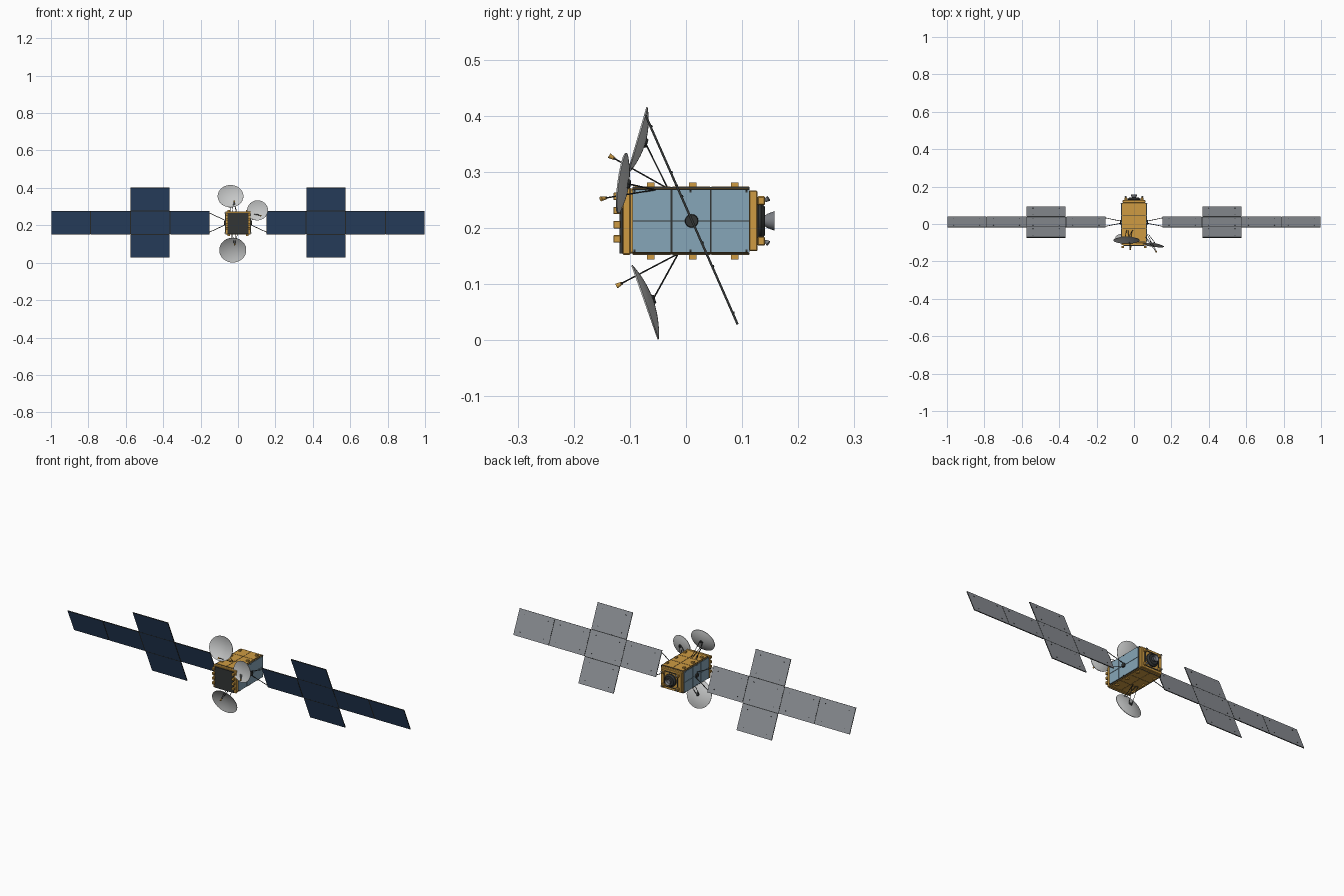
import bpy, bmesh, math
from mathutils import Vector, Matrix

if "Cube" in bpy.data.objects:
    bpy.data.objects.remove(bpy.data.objects["Cube"])


def material(name, rgb):
    m = bpy.data.materials.new(name)
    m.use_nodes = True
    m.diffuse_color = (*rgb, 1)
    m.node_tree.nodes["Principled BSDF"].inputs["Base Color"].default_value = (*rgb, 1)
    return m


GOLD = material("gold foil", (0.62, 0.33, 0.055))
CELL = material("solar cell blue", (0.032, 0.076, 0.17))
RADIATOR = material("radiator blue", (0.24, 0.38, 0.48))
GREY = material("panel back grey", (0.26, 0.275, 0.30))
DISH = material("dish light grey", (0.56, 0.57, 0.57))
DARK = material("dark graphite", (0.032, 0.035, 0.035))
METAL = material("engine grey", (0.2, 0.21, 0.23))


def finish(name, bm, mats, matrix=None, smooth=False):
    me = bpy.data.meshes.new(name)
    bm.to_mesh(me)
    bm.free()
    for m in mats:
        me.materials.append(m)
    ob = bpy.data.objects.new(name, me)
    bpy.context.collection.objects.link(ob)
    if matrix:
        ob.matrix_world = matrix
    if smooth:
        bpy.ops.object.select_all(action='DESELECT')
        ob.select_set(True)
        bpy.context.view_layer.objects.active = ob
        bpy.ops.object.shade_smooth_by_angle(angle=math.radians(40))
    return ob


def box(name, centre, size, mat, bevel=0, matrix=None):
    bm = bmesh.new()
    bmesh.ops.create_cube(bm, size=1, matrix=Matrix.Translation(centre) @ Matrix.Diagonal((*size, 1)))
    if bevel:
        bmesh.ops.bevel(bm, geom=bm.edges[:], offset=bevel, segments=1, affect='EDGES')
    return finish(name, bm, [mat], matrix)


def rod(name, a, b, r, mat, r2=None, sides=8):
    a, b = Vector(a), Vector(b)
    bm = bmesh.new()
    bmesh.ops.create_cone(bm, cap_ends=True, segments=sides, radius1=r,
                          radius2=r if r2 is None else r2, depth=(b - a).length)
    rot = (b - a).to_track_quat('Z', 'Y').to_matrix().to_4x4()
    return finish(name, bm, [mat], Matrix.Translation((a + b) / 2) @ rot, True)


def revolve(name, profile, mat, matrix, steps=40):
    bm = bmesh.new()
    vs = [bm.verts.new((r, 0, z)) for r, z in profile]
    es = [bm.edges.new(p) for p in zip(vs, vs[1:])]
    bmesh.ops.spin(bm, geom=vs + es, cent=(0, 0, 0), axis=(0, 0, 1), angle=2 * math.pi, steps=steps)
    bmesh.ops.remove_doubles(bm, verts=bm.verts[:], dist=1e-5)
    bmesh.ops.recalc_face_normals(bm, faces=bm.faces[:])
    return finish(name, bm, [mat], matrix, True)


CZ = 0.2125

# Bus body
box("body", (0, 0.0, CZ), (0.132, 0.226, 0.116), GOLD, 0.003)
box("front_frame", (0, -0.106, CZ), (0.136, 0.014, 0.121), GOLD, 0.002)
box("rear_frame", (0, 0.120, CZ), (0.122, 0.015, 0.108), GOLD, 0.002)
box("front_panel", (0, -0.1155, CZ - 0.002), (0.112, 0.006, 0.112), DARK)

# Panelled walls: dark backing with six plates each
for s, side in ((-1, "right"), (1, "left")):
    box(side + "_wall_backing", (s * 0.0665, 0.009, CZ), (0.003, 0.209, 0.113), DARK)
    for i in range(3):
        for j in (-1, 1):
            box(side + "_radiator", (s * 0.068, 0.009 + (i - 1) * 0.07, CZ + j * 0.0282),
                (0.004, 0.067, 0.0545), RADIATOR)
            box(side + "_radiator_fastener", (s * 0.0705, 0.008 + (i - 1) * 0.1, CZ + j * 0.053),
                (0.002, 0.004, 0.004), DARK)
for s, side in ((-1, "bottom"), (1, "top")):
    box(side + "_wall_backing", (0, 0.009, CZ + s * 0.0585), (0.125, 0.209, 0.003), DARK)
    for i in range(3):
        for j in (-1, 1):
            box(side + "_foil_plate", (j * 0.0314, 0.009 + (i - 1) * 0.07, CZ + s * 0.0595),
                (0.0605, 0.067, 0.003), GOLD)
            box(side + "_block", (j * 0.05, 0.012 + (i - 1) * 0.075, CZ + s * 0.064),
                (0.012, 0.013, 0.009), GOLD)

# Front and rear equipment blocks
for s in (-1, 1):
    for k in range(4):
        box("front_block", (s * 0.059, -0.123, CZ - 0.032 + k * 0.0253), (0.013, 0.013, 0.013), GOLD, 0.001)
    for j in (-1, 1):
        box("rear_block", (s * 0.043, 0.134, CZ + j * 0.036), (0.016, 0.014, 0.016), GOLD, 0.002)
        rod("thruster", (s * 0.043, 0.141, CZ + j * 0.036), (s * 0.045, 0.147, CZ + j * 0.04), 0.003, METAL, 0.005, 12)
    box("rear_rail", (s * 0.04, 0.1285, CZ), (0.004, 0.004, 0.08), DARK)
    box("rear_rail", (0, 0.1285, CZ + s * 0.04), (0.08, 0.004, 0.004), DARK)

# Main engine, opening to the rear
back = Matrix.Translation((0, 0, CZ)) @ Matrix.Rotation(-math.pi / 2, 4, 'X')
revolve("engine_ring", [(0.033, 0.127), (0.033, 0.134), (0.025, 0.141), (0.0, 0.141)], DARK, back)
revolve("engine_nozzle", [(0.009, 0.139), (0.013, 0.146), (0.0175, 0.158), (0.016, 0.158),
                          (0.011, 0.146), (0.0, 0.142)], METAL, back)

# Solar wings: local y runs down the tilted plane, local z points to the cell side
down = Vector((0, 0.403, -0.915)).normalized()
face = Vector((0, -0.915, -0.403)).normalized()
along = down.cross(face)
tilt = Matrix((along, down, face)).transposed().to_4x4()
tilt.translation = (0, 0.01, 0.2145)
H, W = 0.1365, 0.2123


def solar_panel(cx, cy):
    bm = bmesh.new()
    bmesh.ops.create_cube(bm, size=1, matrix=Matrix.Translation((cx, cy, 0)) @
                          Matrix.Diagonal((W - 0.004, H - 0.002, 0.004, 1)))
    front = [f for f in bm.faces if f.normal.z > 0.5]
    bmesh.ops.inset_region(bm, faces=front, thickness=0.0015)
    bm.normal_update()
    for f in bm.faces:
        if f.normal.z < -0.5:
            f.material_index = 2
    for f in front:
        f.material_index = 1
    finish("solar_panel", bm, [DARK, CELL, GREY], tilt)
    # Fasteners on the back
    for i in (-1, 1):
        for j in (-1, 1):
            box("panel_fastener", (cx + i * 0.07, cy + j * 0.045, -0.0025), (0.004, 0.004, 0.002), DARK, 0, tilt)


for s in (-1, 1):
    for k in range(4):
        x = s * (0.151 + W * (k + 0.5))
        for row in ((-1, 0, 1) if k == 1 else (0,)):
            solar_panel(x, row * H)
        if k:
            box("hinge_strip", (s * (0.151 + W * k), 0, 0), (0.005, H * 0.97, 0.003), DARK, 0, tilt)
    for j in (-1, 1):
        box("fold_strip", (s * (0.151 + W * 1.5), j * H / 2, 0), (W * 0.97, 0.004, 0.0045), DARK, 0, tilt)
        # Yoke arms
        rod("yoke_arm", tilt @ Vector((s * along.x * 0.066, j * 0.012, 0)),
            tilt @ Vector((s * along.x * 0.153, j * 0.056, 0)), 0.0018, DARK)
    rod("yoke_hub", (s * 0.064, 0.01, CZ), (s * 0.076, 0.01, CZ), 0.013, DARK, 0.011, 16)


# Reflector dishes with feed booms and support struts
def dish(name, centre, normal, radius, depth, feed, root, width=1):
    n = Vector(normal).normalized()
    centre, feed, root = Vector(centre), Vector(feed), Vector(root)
    rings = [i / 8 for i in range(9)]
    inner = [(radius * t, depth * (t * t - 1)) for t in rings]
    outer = [(r, z - 0.0025) for r, z in reversed(inner)]
    m = n.to_track_quat('Z', 'Y').to_matrix().to_4x4()
    m = Matrix.Translation(centre) @ Matrix.Diagonal((width, 1, 1, 1)) @ m
    revolve(name, inner + outer, DISH, m, 48)
    hub = centre - n * (depth + 0.002)
    rod(name + "_hub", hub + n * 0.001, hub - n * 0.004, 0.01, DARK, 0.007, 16)
    for s in (-1, 1):
        side = Vector((s * 0.012, 0, 0))
        rod(name + "_strut", hub + side * 0.7, root + side * 1.4, 0.0014, DARK)
        rod(name + "_feed_boom", feed + side * 0.2, root + side * 0.8, 0.0013, DARK)
    aim = (feed - root).normalized()
    rod(name + "_feed", feed - aim * 0.004, feed + aim * 0.008, 0.0025, GOLD, 0.0045, 12)


dish("upper_dish", (-0.04, -0.088, 0.356), (0, -0.96, 0.28), 0.062, 0.014,
     (-0.02, -0.13, 0.325), (-0.022, -0.032, 0.27), 1.11)
dish("lower_dish", (-0.028, -0.074, 0.067), (0, -0.942, -0.335), 0.070, 0.014,
     (-0.018, -0.117, 0.1), (-0.02, -0.014, 0.154), 1.03)
dish("side_dish", (0.104, -0.115, 0.28), (-0.13, -0.98, 0.13), 0.054, 0.010,
     (0.117, -0.145, 0.253), (0.06, -0.055, 0.268), 1.04)
